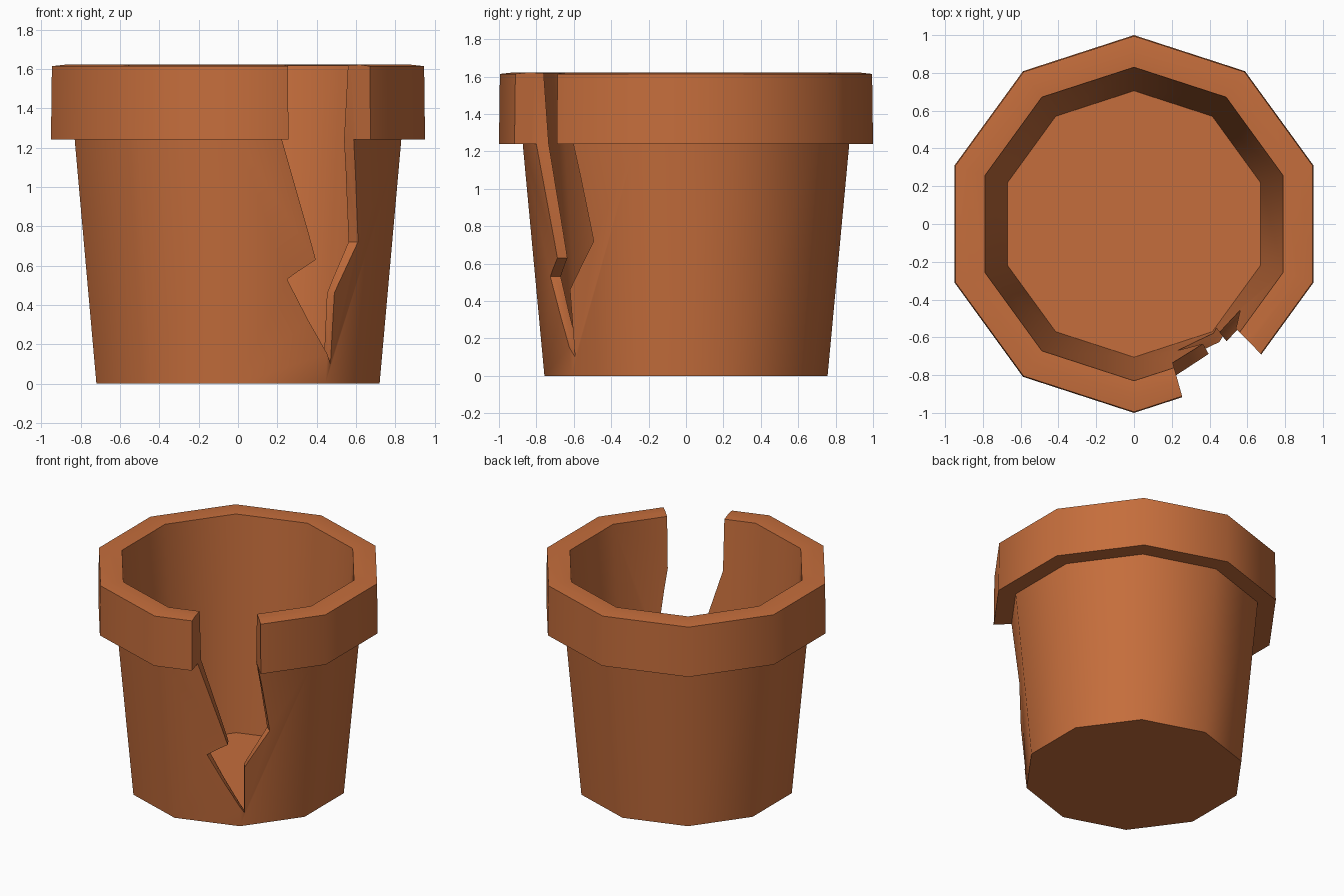
import bpy, bmesh, math

if "Cube" in bpy.data.objects:
    bpy.data.objects.remove(bpy.data.objects["Cube"])

SIDES = 10

clay = bpy.data.materials.new("terracotta")
clay.diffuse_color = (0.56, 0.155, 0.045, 1)
clay.use_nodes = True
clay.node_tree.nodes["Principled BSDF"].inputs["Base Color"].default_value = clay.diffuse_color


def make_object(name, bm):
    bmesh.ops.recalc_face_normals(bm, faces=bm.faces)
    mesh = bpy.data.meshes.new(name)
    bm.to_mesh(mesh)
    bm.free()
    mesh.materials.append(clay)
    obj = bpy.data.objects.new(name, mesh)
    bpy.context.collection.objects.link(obj)
    return obj


def bridge(bm, a, b):
    n = len(a)
    for i in range(n):
        j = (i + 1) % n
        bm.faces.new((a[i], a[j], b[j], b[i]))


# Pot: ten-sided lathe, from the outer base over the rim to the inner floor
profile = [(0.757, 0), (0.873, 1.24), (1.0, 1.24), (0.995, 1.614),
           (0.92, 1.622), (0.83, 1.618), (0.705, 0.025)]
bm = bmesh.new()
rings = []
for r, z in profile:
    rings.append([bm.verts.new((r * math.sin(2 * math.pi * k / SIDES),
                                -r * math.cos(2 * math.pi * k / SIDES), z))
                  for k in range(SIDES)])
for a, b in zip(rings, rings[1:]):
    bridge(bm, a, b)
bm.faces.new(rings[0])
bm.faces.new(rings[-1])
pot = make_object("broken_pot", bm)

# Missing shard: jagged outline (degrees from the front, height), swept radially
outline = [(15.6, 1.8), (15.6, 1.24), (29.9, 0.63), (19.0, 0.53), (38.4, 0.1),
           (38.3, 0.46), (51.0, 0.72), (44.3, 1.24), (44.3, 1.8)]
bm = bmesh.new()
layers = []
for r in (0.6, 0.68, 0.74, 0.80, 0.86, 1.2):
    layers.append([bm.verts.new((r * math.sin(math.radians(a)),
                                 -r * math.cos(math.radians(a)), z))
                   for a, z in outline])
for a, b in zip(layers, layers[1:]):
    bridge(bm, a, b)
bm.faces.new(layers[0])
bm.faces.new(layers[-1])
bmesh.ops.triangulate(bm, faces=bm.faces[:])
shard = make_object("shard_cutter", bm)
shard.hide_render = True

# Break the shard out of the wall
mod = pot.modifiers.new("break", 'BOOLEAN')
mod.operation = 'DIFFERENCE'
mod.solver = 'EXACT'
mod.object = shard
bpy.context.view_layer.objects.active = pot
pot.select_set(True)
bpy.ops.object.modifier_apply(modifier=mod.name)
bpy.data.objects.remove(shard)

# Soft shading around the wall, crisp rim and break edges
bpy.ops.object.shade_smooth_by_angle(angle=math.radians(40))
